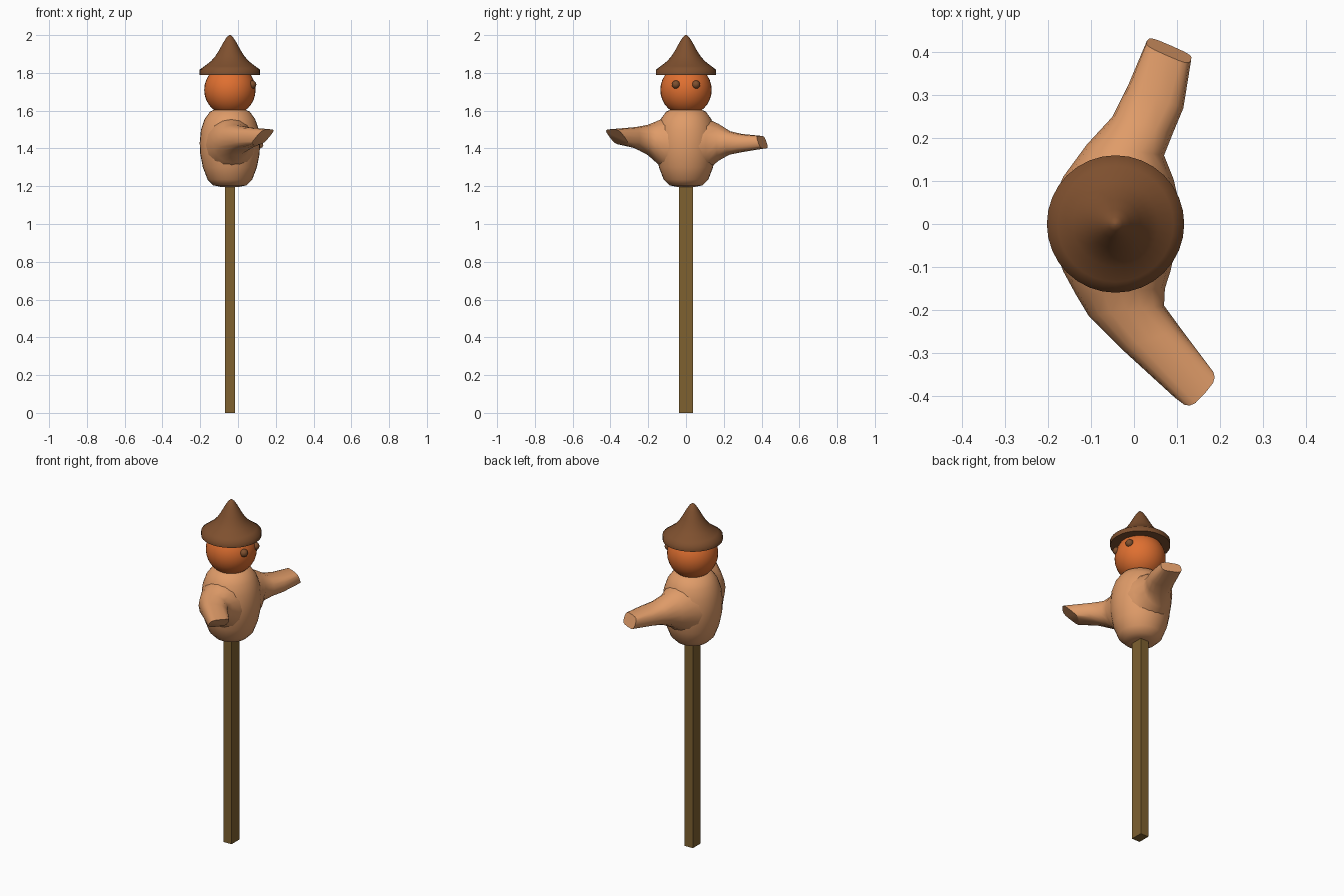
import bpy, bmesh, math
from mathutils import Vector

if "Cube" in bpy.data.objects:
    bpy.data.objects.remove(bpy.data.objects["Cube"])

AXIS_X = -0.043


def make_material(name, rgb):
    mat = bpy.data.materials.new(name)
    mat.use_nodes = True
    mat.diffuse_color = (*rgb, 1)
    mat.node_tree.nodes["Principled BSDF"].inputs["Base Color"].default_value = (*rgb, 1)
    return mat


hat_brown = make_material("hat brown", (0.21, 0.08, 0.028))
pumpkin = make_material("pumpkin orange", (0.74, 0.16, 0.03))
cloth = make_material("tan cloth", (0.74, 0.33, 0.14))
wood = make_material("pole wood", (0.21, 0.12, 0.03))


def finish(obj, name, mat, angle=None):
    obj.name = name
    obj.data.materials.append(mat)
    if angle:
        bpy.ops.object.select_all(action="DESELECT")
        obj.select_set(True)
        bpy.context.view_layer.objects.active = obj
        bpy.ops.object.shade_smooth_by_angle(angle=math.radians(angle))
    return obj


def loft(rings, name, mat, angle):
    """Skin a list of equal-sized point rings and cap both ends."""
    bm = bmesh.new()
    loops = [[bm.verts.new(p) for p in ring] for ring in rings]
    n = len(loops[0])
    for low, high in zip(loops, loops[1:]):
        for i in range(n):
            j = (i + 1) % n
            bm.faces.new((low[i], low[j], high[j], high[i]))
    bm.faces.new(loops[0][::-1])
    bm.faces.new(loops[-1])
    bmesh.ops.recalc_face_normals(bm, faces=bm.faces)
    mesh = bpy.data.meshes.new(name)
    bm.to_mesh(mesh)
    bm.free()
    obj = bpy.data.objects.new(name, mesh)
    bpy.context.collection.objects.link(obj)
    return finish(obj, name, mat, angle)


def lathe(profile, name, mat, angle, sides=32):
    turns = [math.tau * i / sides for i in range(sides)]
    rings = [[(AXIS_X + r * math.cos(t), r * math.sin(t), z) for t in turns]
             for r, z in profile]
    return loft(rings, name, mat, angle)


def ball(name, radius, place, mat, segments, rings):
    bpy.ops.mesh.primitive_uv_sphere_add(segments=segments, ring_count=rings,
                                         radius=radius, location=place)
    finish(bpy.context.object, name, mat, 60)


def signed_pow(value, power):
    return math.copysign(abs(value) ** power, value)


def arm(name, sections, sides=16):
    """Each section: outer xy, inner xy, bottom z, top z, squareness, lean."""
    rings = []
    for ax, ay, bx, by, low, high, square, lean in sections:
        a, b = Vector((ax, ay, 0)), Vector((bx, by, 0))
        side = (b - a) / 2
        out = Vector((-side.y, side.x, 0)).normalized()
        ring = []
        for i in range(sides):
            t = math.tau * i / sides
            u, v = signed_pow(math.cos(t), square), signed_pow(math.sin(t), square)
            point = (a + b) / 2 + side * u + out * lean * (1 - v) / 2
            point.z = (low + high) / 2 + v * (high - low) / 2
            ring.append(point)
        rings.append(ring)
    loft(rings, name, cloth, 45)


# Pole
bpy.ops.mesh.primitive_cube_add(size=1, location=(AXIS_X, 0, 0.61))
pole = bpy.context.object
pole.dimensions = (0.052, 0.072, 1.22)
finish(pole, "pole", wood)

# Stuffed body
lathe([(0.05, 1.197), (0.088, 1.205), (0.118, 1.235), (0.143, 1.3),
       (0.157, 1.37), (0.16, 1.43), (0.153, 1.5), (0.134, 1.555),
       (0.105, 1.595), (0.07, 1.61)], "body", cloth, 60)

# Sleeves with open flared shoulders and slanted, squared ends
arm("right_arm", [
    (-0.19, -0.04, 0.10, -0.04, 1.26, 1.56, 1, 0),
    (-0.165, -0.11, 0.085, -0.11, 1.28, 1.565, 1, 0),
    (-0.135, -0.165, 0.072, -0.15, 1.325, 1.543, 1, 0),
    (-0.105, -0.215, 0.07, -0.19, 1.365, 1.525, 0.9, 0),
    (-0.03, -0.29, 0.11, -0.245, 1.40, 1.513, 0.8, 0),
    (0.13, -0.435, 0.2, -0.355, 1.42, 1.502, 0.55, 0.09)])
arm("left_arm", [
    (-0.19, 0.05, 0.105, 0.05, 1.26, 1.56, 1, 0),
    (-0.165, 0.11, 0.092, 0.105, 1.28, 1.56, 1, 0),
    (-0.11, 0.185, 0.07, 0.16, 1.335, 1.53, 1, 0),
    (-0.05, 0.25, 0.09, 0.21, 1.367, 1.492, 0.85, 0),
    (-0.015, 0.32, 0.115, 0.27, 1.38, 1.477, 0.75, 0),
    (0.025, 0.415, 0.128, 0.37, 1.40, 1.467, 0.55, 0.025)])

# Round head and eyes on the +x side
ball("head", 0.136, (AXIS_X, 0, 1.71), pumpkin, 32, 16)
for side, label in ((-1, "right"), (1, "left")):
    ball(label + "_eye", 0.022, (0.075, side * 0.053, 1.738), hat_brown, 16, 8)

# Pointed hat with a thick brim
lathe([(0.16, 1.79), (0.16, 1.817), (0.135, 1.835), (0.1, 1.862),
       (0.078, 1.887), (0.058, 1.918), (0.034, 1.962), (0.016, 1.99),
       (0.004, 2.0)], "hat", hat_brown, 60)
